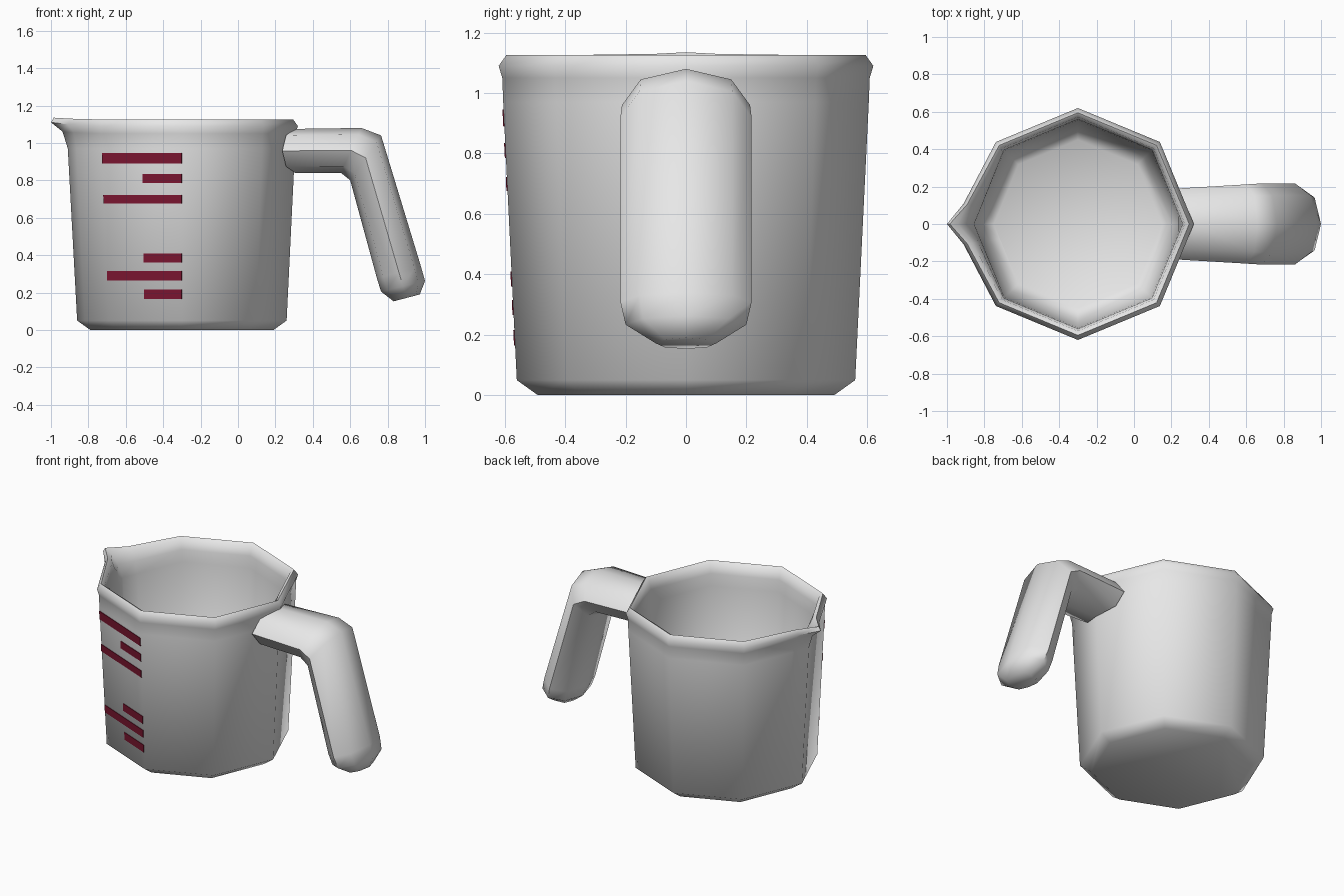
import bpy, bmesh, math
from mathutils import Vector

if "Cube" in bpy.data.objects:
    bpy.data.objects.remove(bpy.data.objects["Cube"])

CX = -0.30  # cup axis


def material(name, rgb):
    m = bpy.data.materials.new(name)
    m.diffuse_color = (*rgb, 1)
    m.use_nodes = True
    m.node_tree.nodes["Principled BSDF"].inputs["Base Color"].default_value = m.diffuse_color
    return m


GREY = material("white plastic", (0.8, 0.8, 0.8))
RED = material("dark red print", (0.2, 0.008, 0.03))


def make_object(name, rings, mat, angle=60):
    """Skin closed rings of points, capping both ends."""
    bm = bmesh.new()
    vs = [[bm.verts.new(p) for p in ring] for ring in rings]
    n = len(rings[0])
    for a, b in zip(vs, vs[1:]):
        for i in range(n):
            j = (i + 1) % n
            bm.faces.new((a[i], a[j], b[j], b[i]))
    bm.faces.new(vs[0][::-1])
    bm.faces.new(vs[-1])
    bmesh.ops.recalc_face_normals(bm, faces=bm.faces)
    me = bpy.data.meshes.new(name)
    bm.to_mesh(me)
    bm.free()
    me.materials.append(mat)
    me.shade_smooth()
    me.set_sharp_from_angle(angle=math.radians(angle))
    ob = bpy.data.objects.new(name, me)
    bpy.context.collection.objects.link(ob)
    return ob


# Cup: octagonal profile, outside up, over the rim, down the inside
# (radius, height, spout outward pull, spout lift)
profile = [(0.49, 0, 0, 0), (0.56, 0.05, 0, 0), (0.605, 0.97, 0.005, 0),
           (0.608, 1.05, 0.03, 0.01), (0.62, 1.09, 0.08, 0.02),
           (0.595, 1.125, 0.09, 0.01), (0.572, 1.11, 0.07, 0),
           (0.56, 1.05, 0.03, 0), (0.555, 0.97, 0, 0),
           (0.51, 0.09, 0, 0), (0.45, 0.05, 0, 0)]
corners = [Vector((math.cos(k * math.pi / 4), math.sin(k * math.pi / 4))) for k in range(8)]
outline = []  # (direction, spout weight)
for k, c in enumerate(corners):
    if k == 4:
        outline += [(c.lerp(corners[3], 0.25), 0.45), (c, 1), (c.lerp(corners[5], 0.25), 0.45)]
    else:
        outline.append((c, 0))
make_object("measuring_cup_body",
            [[(CX + r * d.x - w * pull, r * d.y, z + w * lift) for d, w in outline]
             for r, z, pull, lift in profile], GREY)

# Handle: flattened octagonal section swept along outer and inner side points
sections = [((0.305, 1.075), (0.305, 0.84), 0.19), ((0.66, 1.08), (0.55, 0.84), 0.212),
            ((0.765, 1.04), (0.60, 0.80), 0.217), ((0.978, 0.34), (0.743, 0.275), 0.217),
            ((1.0, 0.262), (0.765, 0.205), 0.20), ((0.972, 0.19), (0.832, 0.153), 0.10)]
rings = []
for s, (outer, inner, w) in enumerate(sections):
    o, i = Vector(outer), Vector(inner)
    mid, half = (o + i) / 2, (o - i) / 2
    ring = []
    for d in corners:
        p, y = mid + half * d.y, w * d.x
        # first ring follows the cup wall
        ring.append((p.x - (0.36 * abs(y) if s == 0 else 0), y, p.y))
    rings.append(ring)
make_object("handle", rings, GREY)

# Measuring marks: thin plates on the front left wall facet
marks = [(0.89, 0.945, -0.73), (0.785, 0.835, -0.51), (0.675, 0.722, -0.72),
         (0.36, 0.41, -0.505), (0.265, 0.315, -0.70), (0.165, 0.215, -0.50)]
a, b = corners[6], corners[5]
out = (a + b).normalized()


def wall_point(x, z, lift):
    r = 0.56 + 0.045 * (z - 0.05) / 0.92
    t = min(1, (CX - x) / (-b.x * r))
    p = a.lerp(b, t) * r + out * lift
    return (CX + p.x, p.y, z)


for n, (z0, z1, x) in enumerate(marks):
    make_object(f"measuring_mark_{n + 1}",
                [[wall_point(u, z, lift) for u, z in ((CX, z0), (CX, z1), (x, z1), (x, z0))]
                 for lift in (-0.002, 0.004)], RED, 30)
